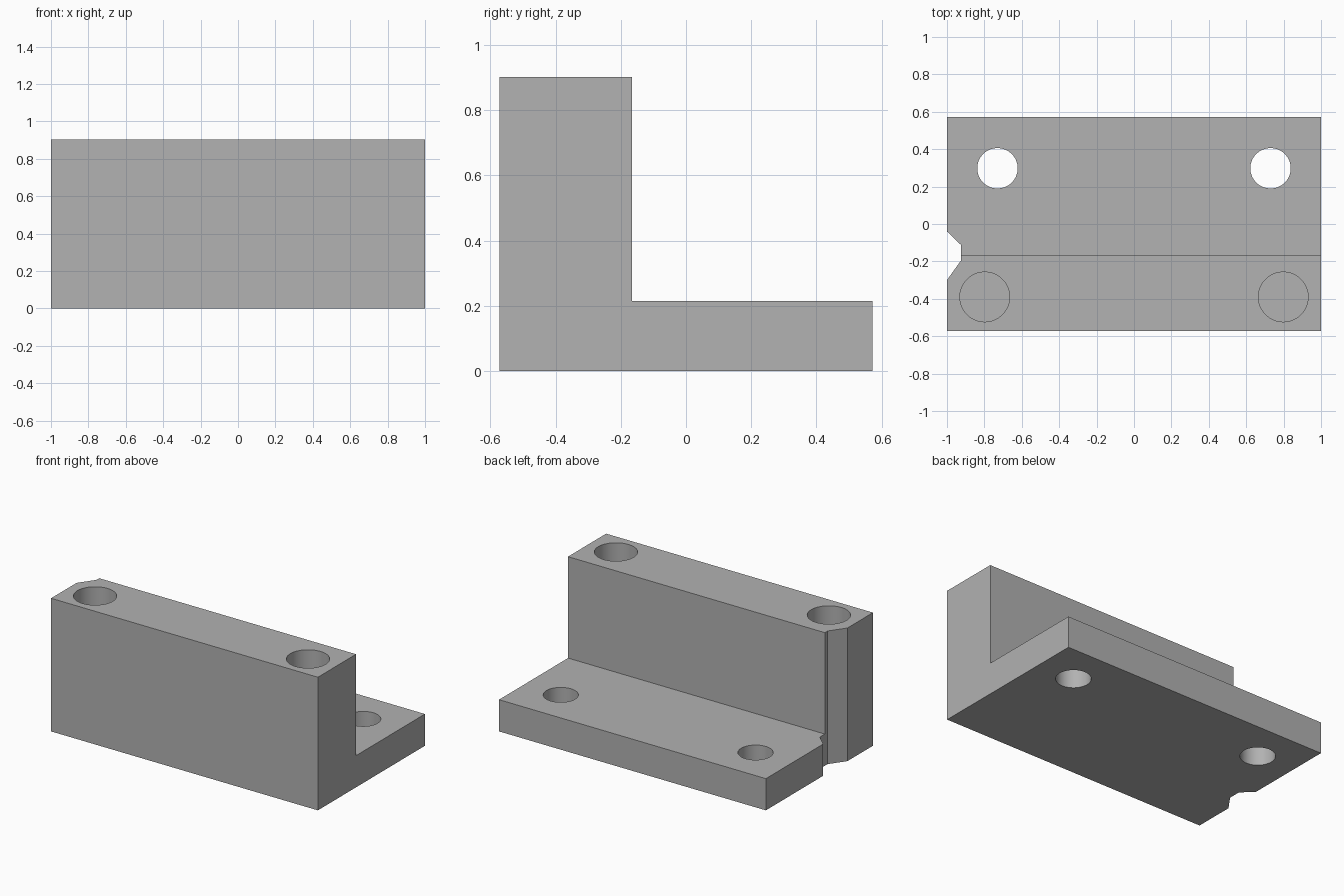
import bpy
import bmesh
import math

if "Cube" in bpy.data.objects:
    bpy.data.objects.remove(bpy.data.objects["Cube"], do_unlink=True)

LENGTH, DEPTH, HEIGHT = 2.0, 1.146, 0.902
WALL_BACK = -0.165      # rear face of the upright wall
BASE_TOP = 0.215        # top of the foot plate

# Single plain grey
grey = bpy.data.materials.new("plain_grey")
grey.use_nodes = True
colour = (0.445, 0.445, 0.445, 1)
grey.diffuse_color = colour
grey.node_tree.nodes["Principled BSDF"].inputs["Base Color"].default_value = colour


def extrude_profile(name, points, offset):
    """Solid prism from a closed outline, extruded along offset."""
    bm = bmesh.new()
    face = bm.faces.new([bm.verts.new(p) for p in points])
    result = bmesh.ops.extrude_face_region(bm, geom=[face])
    moved = [v for v in result["geom"] if isinstance(v, bmesh.types.BMVert)]
    bmesh.ops.translate(bm, verts=moved, vec=offset)
    bmesh.ops.recalc_face_normals(bm, faces=bm.faces)
    mesh = bpy.data.meshes.new(name)
    bm.to_mesh(mesh)
    bm.free()
    mesh.materials.append(grey)
    obj = bpy.data.objects.new(name, mesh)
    bpy.context.collection.objects.link(obj)
    return obj


def cut(target, cutter):
    """Subtract the cutter and discard it."""
    mod = target.modifiers.new(cutter.name, 'BOOLEAN')
    mod.operation = 'DIFFERENCE'
    mod.solver = 'EXACT'
    mod.object = cutter
    cutter.hide_render = True
    bpy.ops.object.select_all(action='DESELECT')
    bpy.context.view_layer.objects.active = target
    target.select_set(True)
    bpy.ops.object.modifier_apply(modifier=mod.name)
    bpy.data.objects.remove(cutter, do_unlink=True)


def drill(target, name, x, y, radius, bottom, top):
    """Vertical round hole between two heights."""
    turn = [2 * math.pi * i / 64 for i in range(64)]
    ring = [(x + radius * math.cos(a), y + radius * math.sin(a), bottom) for a in turn]
    cut(target, extrude_profile(name, ring, (0, 0, top - bottom)))


# L-shaped body
front, back = -DEPTH / 2, DEPTH / 2
side = [(front, 0), (back, 0), (back, BASE_TOP),
        (WALL_BACK, BASE_TOP), (WALL_BACK, HEIGHT), (front, HEIGHT)]
bracket = extrude_profile("angle_bracket", [(-LENGTH / 2, y, z) for y, z in side],
                          (LENGTH, 0, 0))

# Tapered notch through the full height of one end
notch = [(-1.0, -0.04), (-0.925, -0.112), (-0.925, -0.195), (-1.0, -0.30),
         (-1.1, -0.30), (-1.1, -0.04)]
cut(bracket, extrude_profile("end_notch", [(x, y, -0.1) for x, y in notch], (0, 0, 1.2)))

# Blind holes in the wall, through holes in the foot plate
for s in (-1, 1):
    drill(bracket, "wall_hole", s * 0.798, -0.39, 0.133, 0.45, 1.1)
    drill(bracket, "plate_hole", s * 0.73, 0.298, 0.108, -0.1, 0.4)

# Smooth bores with crisp edges
bpy.ops.object.shade_smooth_by_angle(angle=math.radians(25))
